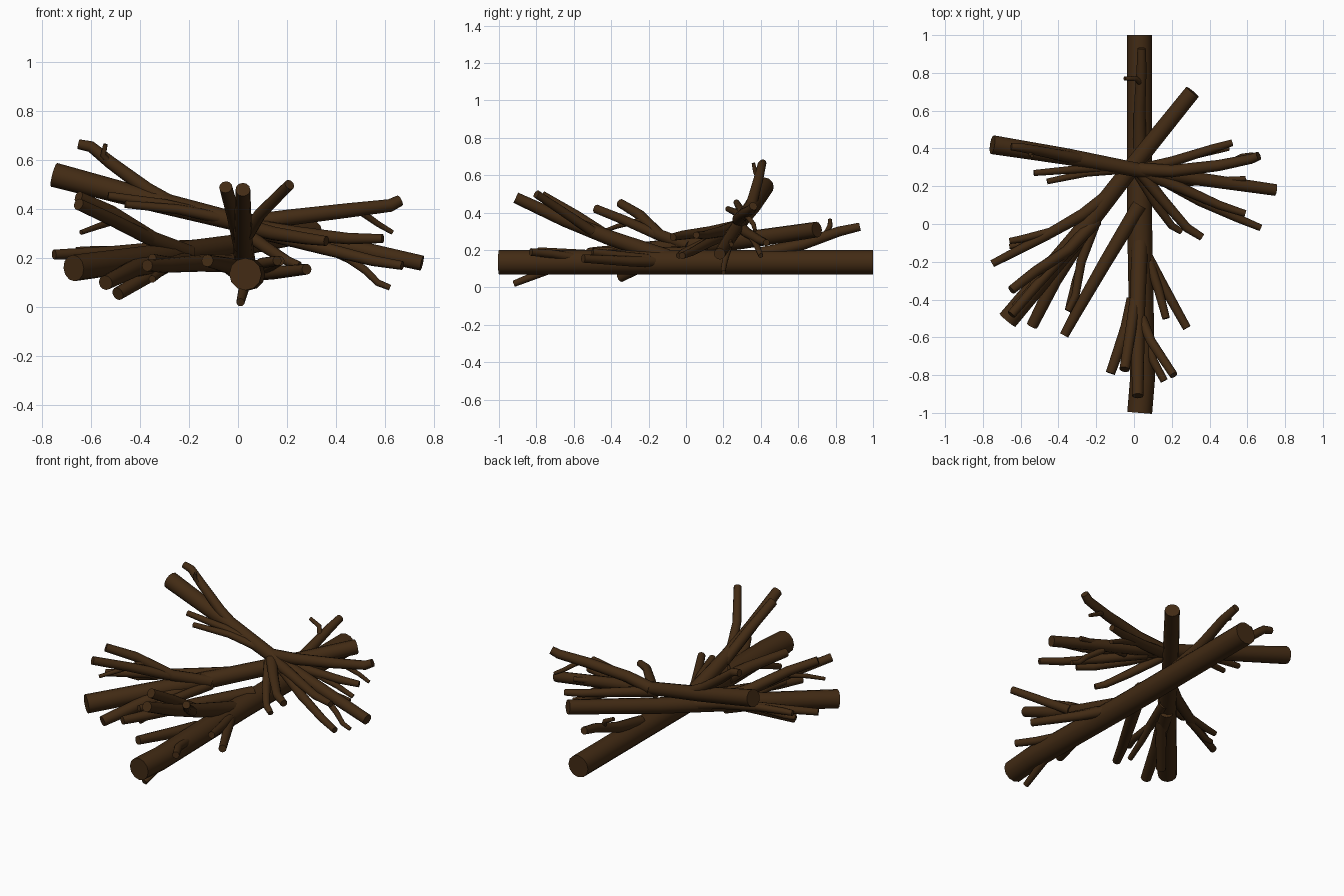
import bpy

bark = bpy.data.materials.new("bark")
bark.diffuse_color = (0.055, 0.024, 0.007, 1)


def branches(name, paths):
    """One object of capped tapering tubes; each path is (start radius, end radius, points)."""
    cu = bpy.data.curves.new(name, 'CURVE')
    cu.dimensions = '3D'
    cu.bevel_depth = 1.0
    cu.bevel_resolution = 4
    cu.use_fill_caps = True
    for r0, r1, pts in paths:
        sp = cu.splines.new('POLY')
        sp.points.add(len(pts) - 1)
        for i, p in enumerate(pts):
            sp.points[i].co = (*p, 1)
            sp.points[i].radius = r0 + (r1 - r0) * i / (len(pts) - 1)
    ob = bpy.data.objects.new(name, cu)
    bpy.context.collection.objects.link(ob)
    bpy.ops.object.select_all(action='DESELECT')
    ob.select_set(True)
    bpy.context.view_layer.objects.active = ob
    bpy.ops.object.convert(target='MESH')
    ob = bpy.context.object
    ob.data.materials.clear()
    ob.data.materials.append(bark)
    bpy.ops.object.shade_smooth_by_angle(angle=0.8)


# three crossing logs
branches("long_log", [(.066, .066, [(.03, 1, .135), (.03, 0, .135), (.045, -.82, .135), (.03, -1, .135)])])
branches("diagonal_log", [(.042, .054, [(.31, .7, .31), (-.02, .29, .25), (-.3, -.07, .21), (-.67, -.51, .16)])])
branches("raised_log", [(.05, .031, [(-.75, .42, .54), (-.35, .356, .435), (.05, .28, .335), (.75, .18, .18)])])

# branches on the long log
branches("long_log_branches", [
    # rising front fork
    (.045, .03, [(.03, -.1, .16), (.02, -.42, .27), (.02, -.65, .36), (.02, -.91, .48)]),
    (.03, .027, [(.01, -.38, .25), (-.02, -.58, .38), (-.05, -.77, .49)]),
    (.028, .022, [(.04, -.5, .3), (.09, -.62, .38), (.21, -.8, .5)]),
    (.025, .02, [(.07, -.6, .16), (.1, -.72, .18), (.16, -.83, .19)]),
    # low left
    (.04, .025, [(.0, -.4, .15), (-.04, -.55, .17), (-.125, -.79, .19)]),
    (.04, .024, [(.03, .1, .18), (-.15, -.2, .18), (-.3, -.46, .17), (-.37, -.59, .17)]),
    # low right
    (.032, .022, [(.04, -.12, .14), (.14, -.3, .14), (.28, -.55, .155)]),
    (.028, .02, [(.08, -.2, .15), (.13, -.35, .17), (.17, -.5, .19)]),
    # underside stub
    (.024, .017, [(.03, -.72, .1), (.02, -.82, .06), (.01, -.92, .02)]),
    # back
    (.035, .022, [(.03, .4, .18), (.03, .62, .23), (.04, .82, .3), (.04, .93, .325)]),
    (.016, .011, [(.04, .74, .27), (.01, .77, .33), (-.05, .77, .36)]),
])

# branches on the diagonal log
branches("diagonal_log_branches", [
    (.038, .02, [(-.12, .16, .24), (-.27, .05, .24), (-.5, -.08, .225), (-.75, -.21, .215)]),
    (.022, .016, [(-.4, -.03, .23), (-.6, -.08, .23), (-.66, -.09, .23)]),
    (.022, .014, [(-.45, -.06, .22), (-.6, -.11, .19), (-.66, -.12, .19)]),
    # rising pair
    (.035, .024, [(-.2, .02, .22), (-.35, -.14, .28), (-.52, -.25, .39), (-.65, -.35, .45)]),
    (.028, .024, [(-.36, -.15, .28), (-.52, -.33, .36), (-.65, -.48, .42)]),
    (.016, .01, [(-.48, -.24, .36), (-.57, -.36, .33), (-.64, -.43, .305)]),
    # low pair
    (.042, .03, [(-.25, -.02, .19), (-.42, -.3, .16), (-.54, -.54, .1)]),
    (.032, .027, [(-.28, -.1, .18), (-.38, -.22, .12), (-.49, -.35, .055)]),
    # front twigs
    (.028, .018, [(-.2, .02, .2), (-.28, -.2, .18), (-.31, -.38, .19), (-.35, -.46, .2)]),
    (.022, .015, [(-.25, -.12, .19), (-.31, -.3, .15), (-.35, -.45, .115)]),
])

# branches on the raised log, left half
branches("raised_log_left_branches", [
    (.032, .02, [(-.25, .34, .41), (-.37, .36, .48), (-.52, .39, .59), (-.6, .405, .655), (-.65, .41, .665)]),
    (.015, .009, [(-.51, .39, .58), (-.55, .37, .62), (-.54, .36, .665)]),
    (.026, .016, [(-.1, .3, .37), (-.3, .29, .42), (-.53, .27, .455)]),
    (.024, .015, [(-.05, .29, .36), (-.25, .27, .4), (-.46, .225, .42)]),
])

# branches on the raised log, right half
branches("raised_log_right_branches", [
    (.036, .023, [(.03, .29, .34), (.2, .28, .365), (.45, .31, .395), (.62, .345, .415), (.66, .36, .435)]),
    (.015, .01, [(.5, .32, .39), (.57, .36, .34), (.63, .37, .305)]),
    (.032, .018, [(0, .28, .33), (.2, .33, .29), (.42, .4, .25), (.52, .43, .24)]),
    (.02, .013, [(.22, .34, .29), (.4, .38, .22), (.5, .4, .17)]),
    (.034, .018, [(.03, .28, .33), (.25, .19, .3), (.45, .1, .28), (.59, .055, .28)]),
    (.03, .018, [(.12, .25, .3), (.35, .12, .24), (.55, .03, .19), (.67, -.02, .17)]),
    (.032, .02, [(.03, .28, .33), (.15, .13, .3), (.28, -.02, .28), (.36, -.07, .27)]),
    (.028, .016, [(.02, .27, .31), (.12, .1, .24), (.2, -.01, .19), (.25, -.04, .17)]),
    (.022, .014, [(.25, .22, .27), (.45, .23, .25), (.59, .24, .23)]),
    (.018, .012, [(.42, .23, .22), (.52, .21, .15), (.57, .2, .1), (.62, .2, .08)]),
])
